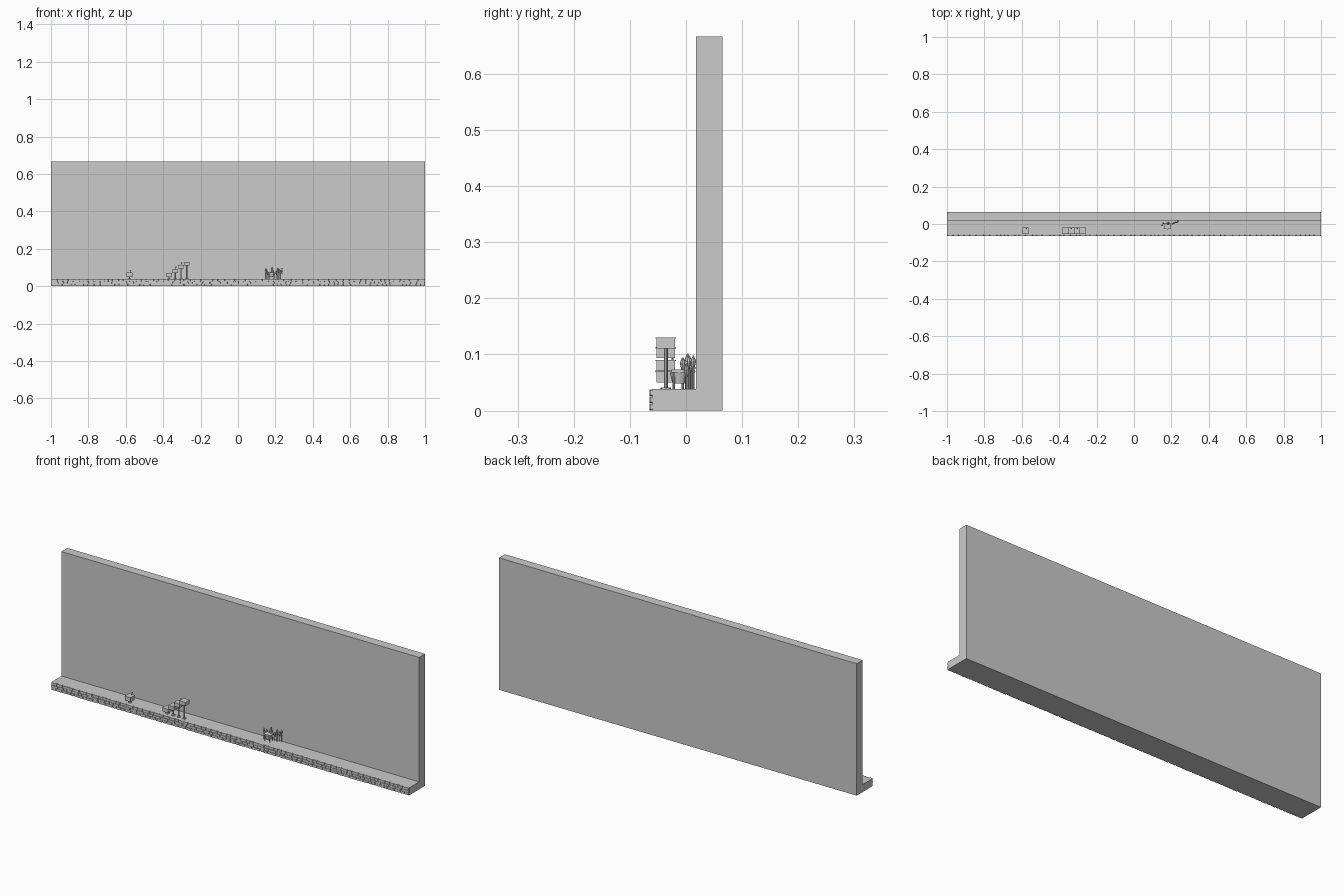
import bpy, bmesh, math, random
from mathutils import Vector, Matrix

if "Cube" in bpy.data.objects:
    bpy.data.objects.remove(bpy.data.objects["Cube"])

random.seed(7)
TOP = 0.038  # ledge height


def finish(name, bm):
    bmesh.ops.recalc_face_normals(bm, faces=bm.faces)
    me = bpy.data.meshes.new(name)
    bm.to_mesh(me)
    bm.free()
    ob = bpy.data.objects.new(name, me)
    bpy.context.collection.objects.link(ob)
    return ob


def add_box(bm, x0, x1, y0, y1, z0, z1):
    m = Matrix.LocRotScale(((x0 + x1) / 2, (y0 + y1) / 2, (z0 + z1) / 2), None,
                           (x1 - x0, y1 - y0, z1 - z0))
    bmesh.ops.create_cube(bm, size=1, matrix=m)


def add_rod(bm, a, b, r1, r2=None, sides=8):
    a, b = Vector(a), Vector(b)
    d = b - a
    m = Matrix.Translation((a + b) / 2) @ d.to_track_quat('Z', 'Y').to_matrix().to_4x4()
    bmesh.ops.create_cone(bm, cap_ends=True, segments=sides, radius1=r1,
                          radius2=r1 if r2 is None else r2, depth=d.length, matrix=m)


# Back wall and ledge as one L-shaped profile
bm = bmesh.new()
profile = [(-0.06, 0), (0.065, 0), (0.065, 0.667), (0.018, 0.667), (0.018, TOP), (-0.06, TOP)]
face = bm.faces.new([bm.verts.new((-1, y, z)) for y, z in profile])
ext = bmesh.ops.extrude_face_region(bm, geom=[face])
bmesh.ops.translate(bm, vec=(2, 0, 0), verts=[v for v in ext['geom'] if isinstance(v, bmesh.types.BMVert)])
finish("wall_and_ledge", bm)

# Irregular stone facing along the ledge front
bm = bmesh.new()
rows = [(0.0, 0.0125), (0.013, 0.025), (0.0255, TOP)]
for z0, z1 in rows:
    x = -1.0
    while x < 0.999:
        x1 = min(x + random.uniform(0.018, 0.042), 1.0)
        if 1.0 - x1 < 0.012:
            x1 = 1.0
        c = 0.0025
        ring = [(x + c, z0), (x1 - c, z0), (x1 - 0.0004, z0 + c), (x1 - 0.0004, z1 - c),
                (x1 - c, z1), (x + c, z1), (x + 0.0004, z1 - c), (x + 0.0004, z0 + c)]
        depth = random.uniform(0.0635, 0.0655)
        back = [bm.verts.new((px, -0.059, pz)) for px, pz in ring]
        cx, cz = (x + x1) / 2, (z0 + z1) / 2
        front = [bm.verts.new((cx + (px - cx) * 0.94, -depth, cz + (pz - cz) * 0.94)) for px, pz in ring]
        bm.faces.new(front)
        bm.faces.new(back)
        for i in range(8):
            j = (i + 1) % 8
            bm.faces.new((front[i], front[j], back[j], back[i]))
        x = x1
finish("stone_facing", bm)


# Boxes on posts, each with a small upright flag
def post_box(name, x, z0, z1):
    bm = bmesh.new()
    add_box(bm, x - 0.016, x + 0.016, -0.053, -0.020, z0, z1)
    add_box(bm, x - 0.017, x + 0.017, -0.054, -0.018, z1 - 0.002, z1)
    finish(name + "_body", bm)
    bm = bmesh.new()
    add_rod(bm, (x, -0.036, TOP), (x, -0.036, z0), 0.0035)
    add_rod(bm, (x, -0.036, TOP), (x, -0.036, TOP + 0.003), 0.009)
    finish(name + "_post", bm)


def flag(name, x, z):
    bm = bmesh.new()
    add_rod(bm, (x, -0.024, z - 0.002), (x + 0.003, -0.024, z + 0.015), 0.0015)
    add_box(bm, x + 0.001, x + 0.007, -0.025, -0.023, z + 0.008, z + 0.014)
    finish(name, bm)


post_box("single_box", -0.58, 0.050, 0.072)
flag("single_flag", -0.578, 0.072)
for i, (x, z0, z1) in enumerate([(-0.369, 0.050, 0.070), (-0.336, 0.071, 0.090),
                                 (-0.305, 0.094, 0.113), (-0.274, 0.111, 0.130)]):
    post_box(f"stepped_box_{i + 1}", x, z0, z1)
    if i in (1, 2):
        flag(f"stepped_flag_{i + 1}", x, z1)

# Small stand with a tapered tub, and backrest
bm = bmesh.new()
add_box(bm, 0.160, 0.198, -0.026, 0.004, 0.068, 0.073)
add_rod(bm, (0.179, -0.012, 0.048), (0.179, -0.012, 0.068), 0.012, 0.017, 12)
for sx in (-1, 1):
    for y in (-0.022, 0.0):
        add_rod(bm, (0.179 + sx * 0.014, y, TOP), (0.179 + sx * 0.012, y, 0.069), 0.002)
finish("stand", bm)

# Slim spindles beside and behind the stand
bm = bmesh.new()
for x, y, h in [(0.150, -0.006, 0.095), (0.157, 0.004, 0.085), (0.205, 0.001, 0.084),
                (0.214, 0.006, 0.098), (0.224, 0.010, 0.088), (0.234, 0.013, 0.098)]:
    add_rod(bm, (x, y, TOP), (x, y, h - 0.012), 0.002)
    add_rod(bm, (x, y, h - 0.024), (x, y, h - 0.010), 0.002, 0.005)
    add_rod(bm, (x, y, h - 0.010), (x, y, h), 0.005, 0.001)
finish("spindles", bm)

# Upright pointed body on the stand
bm = bmesh.new()
add_rod(bm, (0.182, 0.003, 0.060), (0.182, 0.003, 0.090), 0.008, 0.006)
add_rod(bm, (0.182, 0.003, 0.090), (0.182, 0.003, 0.102), 0.006, 0.001)
finish("pointed_body", bm)

# Little spoked star near the wall
bm = bmesh.new()
for k in range(4):
    a = math.pi * k / 4
    d = Vector((0.004 * math.cos(a), 0.006 * math.cos(a), 0.010 * math.sin(a)))
    c = Vector((0.233, 0.012, 0.076))
    add_rod(bm, c - d, c + d, 0.0012, sides=6)
finish("spoked_star", bm)
